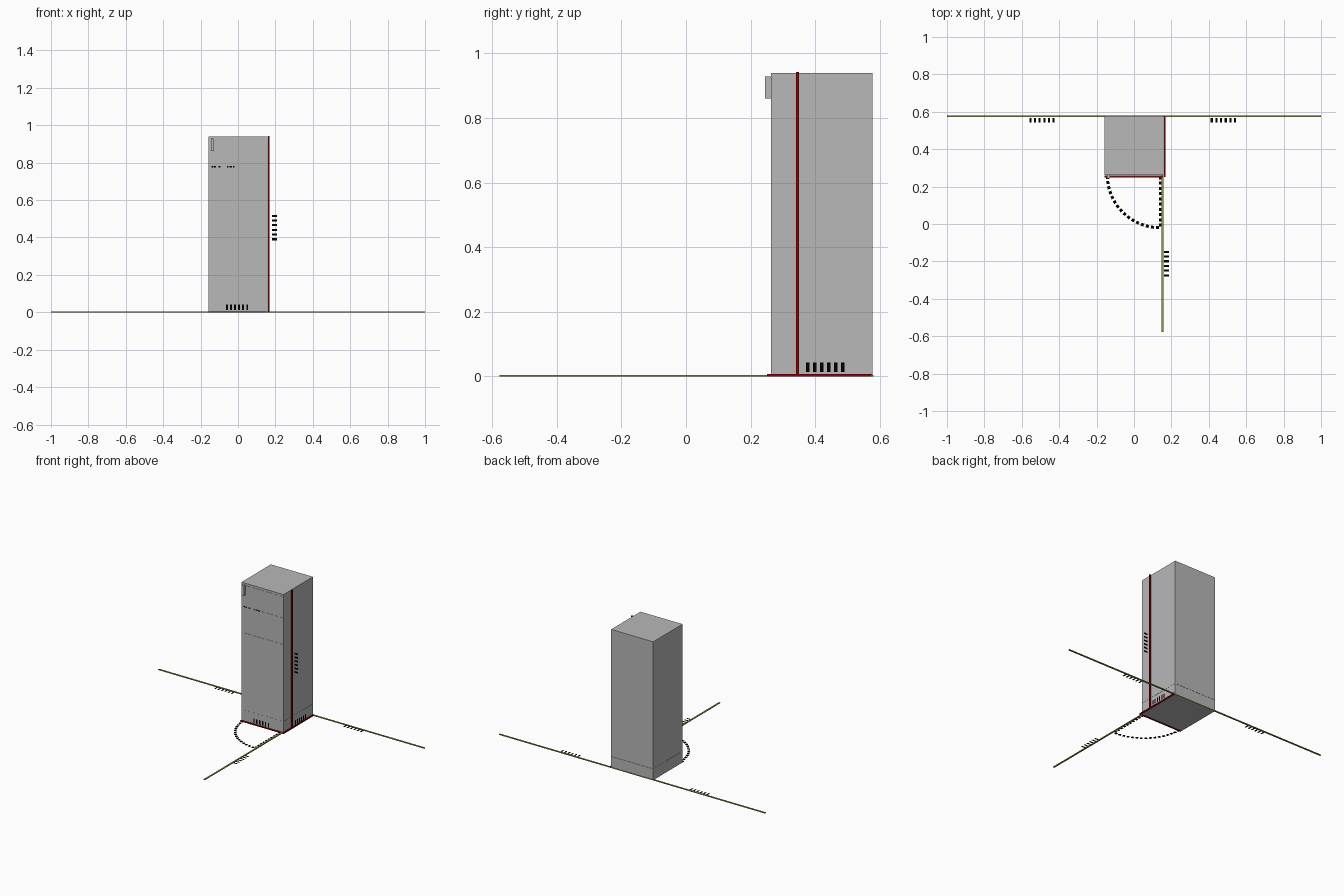
import bpy, bmesh, math
from mathutils import Matrix, Vector

if "Cube" in bpy.data.objects:
    bpy.data.objects.remove(bpy.data.objects["Cube"])


def material(name, rgb):
    m = bpy.data.materials.new(name)
    m.diffuse_color = (*rgb, 1)
    m.use_nodes = True
    m.node_tree.nodes["Principled BSDF"].inputs["Base Color"].default_value = m.diffuse_color
    return m


GREY = material("appliance grey", (0.48, 0.48, 0.49))
RED = material("dark red", (0.28, 0.0, 0.0))
OLIVE = material("olive", (0.32, 0.32, 0.05))
BLACK = material("black", (0.0, 0.0, 0.0))


def link(name, mat, bm):
    me = bpy.data.meshes.new(name)
    bm.to_mesh(me)
    bm.free()
    me.materials.append(mat)
    ob = bpy.data.objects.new(name, me)
    bpy.context.collection.objects.link(ob)
    return ob


def boxes(name, mat, items):
    """One object made of boxes: (x0, x1, y0, y1, z0, z1, optional rotation about z)."""
    bm = bmesh.new()
    for x0, x1, y0, y1, z0, z1, *rot in items:
        c = Vector(((x0 + x1) / 2, (y0 + y1) / 2, (z0 + z1) / 2))
        mtx = (Matrix.Translation(c) @ Matrix.Rotation(rot[0] if rot else 0, 4, 'Z')
               @ Matrix.Diagonal((x1 - x0, y1 - y0, z1 - z0, 1)))
        bmesh.ops.create_cube(bm, size=1, matrix=mtx)
    return link(name, mat, bm)


def strips(name, mat, quads):
    """Flat ribbons, each from a corner and two edge vectors."""
    bm = bmesh.new()
    for corner, u, v in quads:
        c, u, v = Vector(corner), Vector(u), Vector(v)
        bm.faces.new([bm.verts.new(p) for p in (c, c + u, c + u + v, c + v)])
    return link(name, mat, bm)


def ticks(name, start, along, across, count=6):
    """Row of plain scale ticks marking the middle of a measuring line."""
    s, a, b = Vector(start), Vector(along), Vector(across)
    strips(name, BLACK, [(s + a * (i / count), a * (0.45 / count), b) for i in range(count)])


W, FRONT, BACK, TOP = 0.158, 0.263, 0.578, 0.94

# Plinth and cabinet body
boxes("plinth", GREY, [(-W, W, FRONT, BACK, 0, 0.077)])
boxes("cabinet_body", GREY, [(-W, W, FRONT + 0.003, BACK, 0.078, TOP)])

# Front panels with hairline joints
levels = [0.077, 0.60, 0.78, 0.925, TOP]
names = ["main_door", "middle_panel", "upper_panel", "top_rim"]
for name, z0, z1 in zip(names, levels, levels[1:]):
    boxes(name, GREY, [(-W, W, FRONT, FRONT + 0.003, z0 + 0.0004, z1 - (z1 < TOP) * 0.0004)])

# Door handle: grip and mounting block
boxes("handle", GREY, [(-0.145, -0.127, 0.249, FRONT, 0.861, 0.929),
                       (-0.145, -0.127, 0.244, 0.249, 0.861, 0.929)])

# Small control marks on the front
boxes("control_marks", BLACK, [(x - w / 2, x + w / 2, FRONT - 0.0006, FRONT, 0.775, 0.783)
                               for x, w in ((-0.137, .01), (-0.122, .01), (-0.098, .01),
                                            (-0.055, .008), (-0.038, .014), (-0.022, .008))])

# Red measuring ribbons: width, depth and height
boxes("width_ribbon", RED, [(-W, 0.155, 0.249, 0.260, 0, 0.005)])
boxes("depth_ribbon", RED, [(0.160, 0.168, 0.25, BACK, 0, 0.008)])
boxes("height_ribbon", RED, [(0.160, 0.168, 0.341, 0.350, 0, TOP + 0.003)])

# Olive floor guide lines
boxes("back_guide", OLIVE, [(-1, 1, 0.571, 0.581, 0, 0.005)])
boxes("front_guide", OLIVE, [(0.147, 0.157, -0.578, FRONT, 0, 0.005)])

# Scale ticks beside the measuring lines
ticks("back_left_ticks", (-0.56, 0.542, 0.003), (0.15, 0, 0), (0, 0.026, 0))
ticks("back_right_ticks", (0.41, 0.542, 0.003), (0.15, 0, 0), (0, 0.026, 0))
ticks("front_line_ticks", (0.16, -0.28, 0.003), (0, 0.15, 0), (0.026, 0, 0))
ticks("height_ticks", (0.183, 0.345, 0.385), (0, 0, 0.15), (0.026, 0, 0))
ticks("width_ticks", (-0.064, 0.256, 0.012), (0.13, 0, 0), (0, 0, 0.03))
ticks("depth_ticks", (0.167, 0.372, 0.014), (0, 0.13, 0), (0, 0, 0.03))

# Dashed door swing: quarter arc and straight open-door line
cx, cy, r, n = 0.14, 0.263, 0.283, 16
dashes = []
for i in range(n):
    a = math.pi + math.pi / 2 * (i + 0.5) / n
    x, y = cx + r * math.cos(a), cy + r * math.sin(a)
    dashes.append((x - 0.008, x + 0.008, y - 0.008, y + 0.008, 0.001, 0.003, a))
for i in range(10):
    y = cy - r + 0.014 + i * 0.028
    dashes.append((cx - 0.007, cx + 0.007, y - 0.008, y + 0.008, 0.001, 0.003))
boxes("door_swing_dashes", BLACK, dashes)
